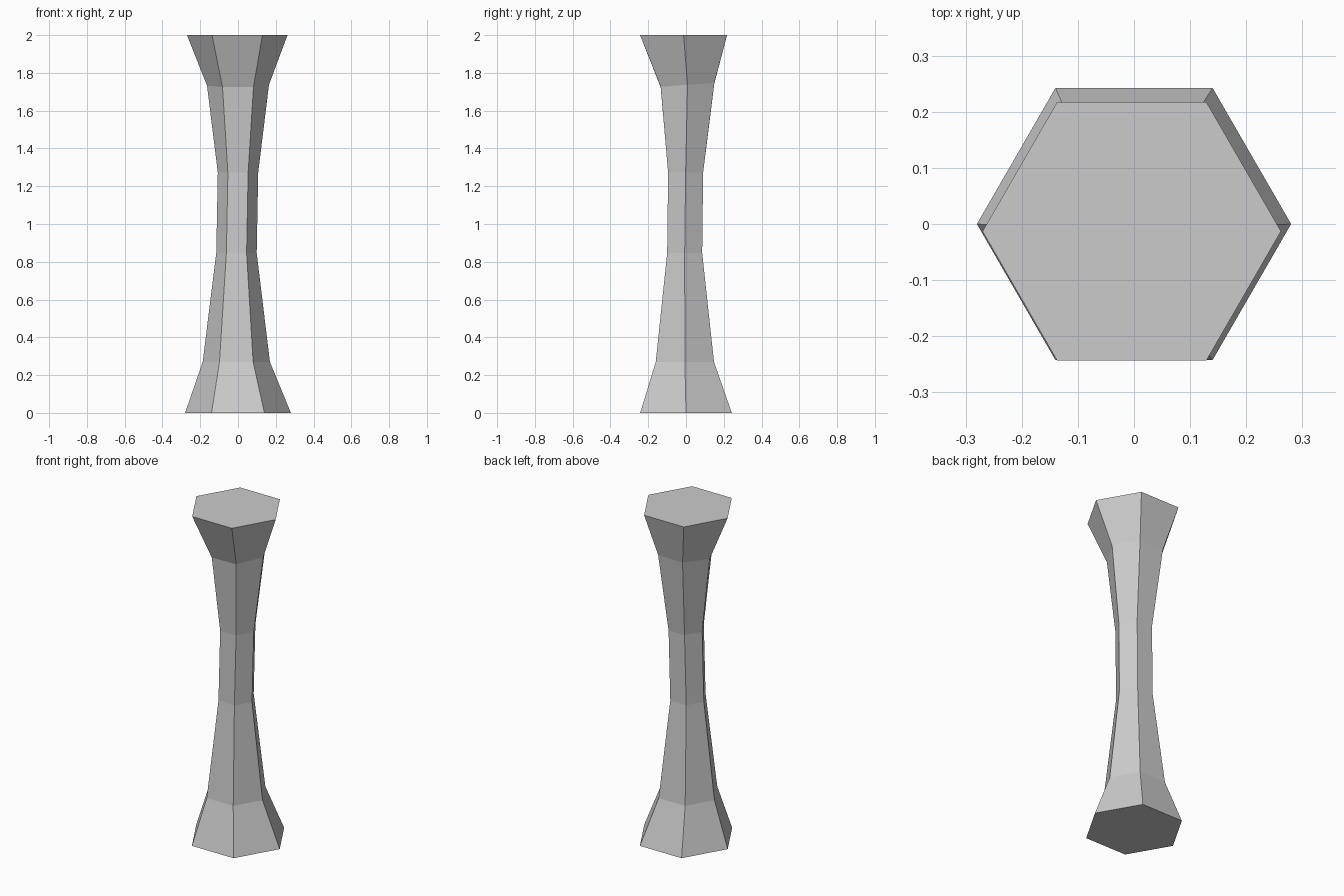
import bpy, bmesh
from math import cos, sin, pi

if "Cube" in bpy.data.objects:
    bpy.data.objects.remove(bpy.data.objects["Cube"])

SIDES = 6
# Hexagonal cross-sections: centre x, centre y, z, radius, tilt along x, tilt along y
SECTIONS = [
    (0.000, 0.000, 0.00, 0.280, 0, 0),
    (-0.009, -0.006, 0.27, 0.178, 0, 0),
    (-0.008, -0.007, 0.847, 0.107, 0, 0),
    (0.000, -0.002, 1.272, 0.107, 0, 0),
    (0.000, 0.008, 1.735, 0.164, 0.015, 0.07),
    (-0.004, -0.013, 2.00, 0.266, 0, 0),
]

bm = bmesh.new()
rings = []
for cx, cy, z, r, tx, ty in SECTIONS:
    ring = []
    for i in range(SIDES):
        dx, dy = r * cos(2 * pi * i / SIDES), r * sin(2 * pi * i / SIDES)
        ring.append(bm.verts.new((cx + dx, cy + dy, z + tx * dx + ty * dy)))
    rings.append(ring)

# Side walls between neighbouring sections
for low, high in zip(rings, rings[1:]):
    for i in range(SIDES):
        j = (i + 1) % SIDES
        bm.faces.new((low[i], low[j], high[j], high[i]))

# Flat end caps
bm.faces.new(rings[0][::-1])
bm.faces.new(rings[-1])
bmesh.ops.recalc_face_normals(bm, faces=bm.faces)

mesh = bpy.data.meshes.new("stone_pillar")
bm.to_mesh(mesh)
bm.free()
pillar = bpy.data.objects.new("stone_pillar", mesh)
bpy.context.collection.objects.link(pillar)
